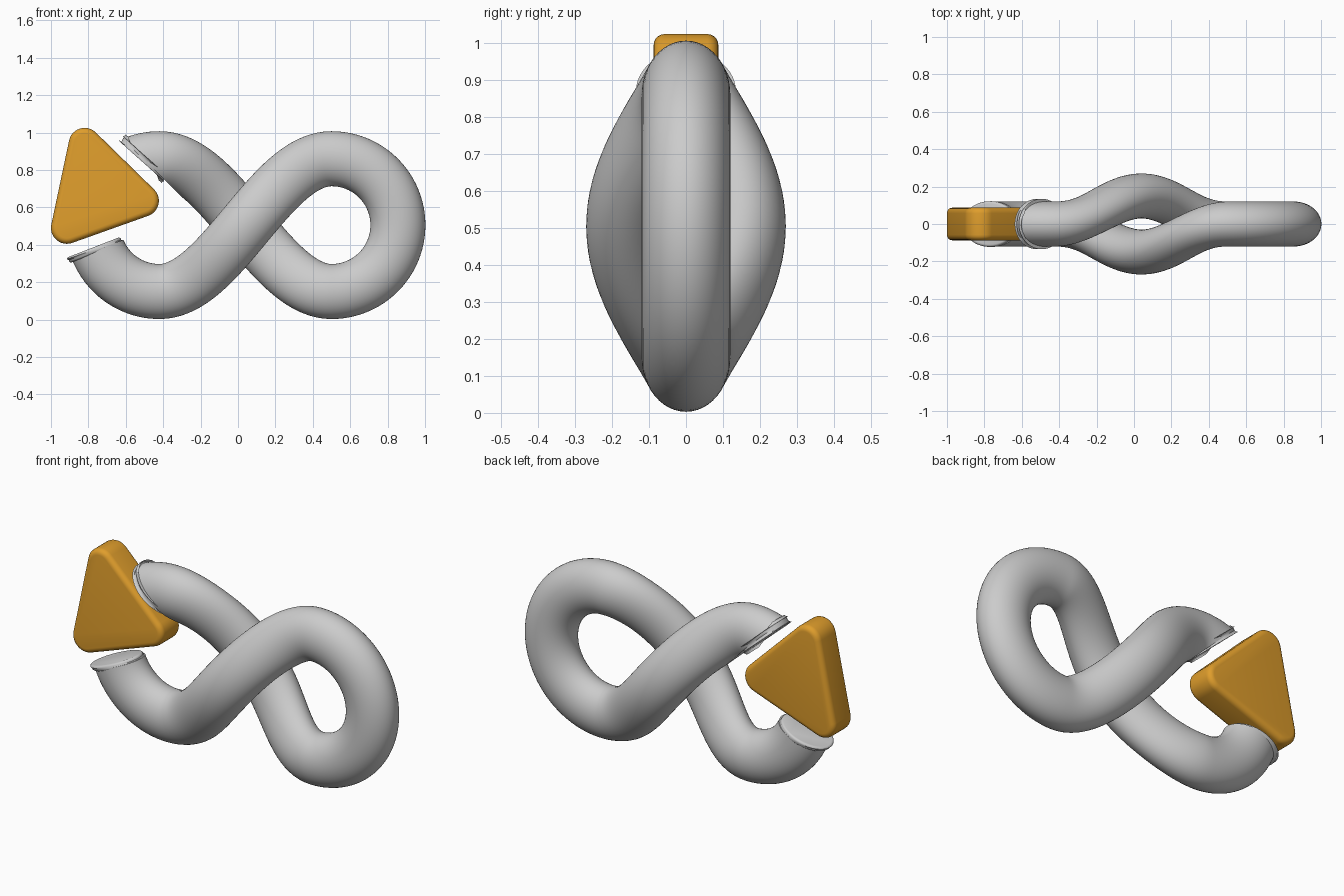
import bpy, bmesh
from math import sin, cos, pi, radians
from mathutils import Vector, Matrix

if "Cube" in bpy.data.objects:
    bpy.data.objects.remove(bpy.data.objects["Cube"])

R, MID = 0.355, 0.505          # loop radius and centre height
LEFT, RIGHT = -0.42, 0.50      # loop centres
HALF_W, HALF_D = 0.147, 0.12   # tube half sizes: in plane, in depth


def finish(bm, name, angle=40):
    bmesh.ops.recalc_face_normals(bm, faces=bm.faces)
    me = bpy.data.meshes.new(name)
    bm.to_mesh(me)
    bm.free()
    ob = bpy.data.objects.new(name, me)
    bpy.context.collection.objects.link(ob)
    bpy.ops.object.select_all(action='DESELECT')
    ob.select_set(True)
    bpy.context.view_layer.objects.active = ob
    bpy.ops.object.shade_smooth_by_angle(angle=radians(angle))
    return ob


def arc(cx, a0, a1, n):
    return [Vector((cx + R * cos(a), 0, MID + R * sin(a)))
            for a in (radians(a0 + (a1 - a0) * i / n) for i in range(n + 1))]


def strand(p0, p1, depth, n=40):
    # S-shaped crossing that bulges in depth at its middle
    h = Vector(((0.33 if p1.x > p0.x else -0.33), 0, 0))
    pts = []
    for i in range(1, n):
        t = i / n
        p = (p0 * (1 - t)**3 + (p0 + h) * 3 * t * (1 - t)**2
             + (p1 - h) * 3 * t * t * (1 - t) + p1 * t**3)
        p.y = depth * sin(pi * t)**2
        pts.append(p)
    return pts


# Tube path: upper left, back crossing, right loop, front crossing, lower left
head, loop, tail = arc(LEFT, 152, 90, 20), arc(RIGHT, -90, 90, 48), arc(LEFT, 270, 165, 34)
path = (head + strand(head[-1], loop[0], 0.15) + loop
        + strand(loop[-1], tail[0], -0.15) + tail)

# Sweep an elliptical section along the path
bm = bmesh.new()
SEG = 48
rings = []
for i, p in enumerate(path):
    t = path[min(i + 1, len(path) - 1)] - path[max(i - 1, 0)]
    n = Vector((-t.z, 0, t.x)).normalized()
    rings.append([bm.verts.new(p + n * HALF_W * cos(a) + Vector((0, HALF_D * sin(a), 0)))
                  for a in (2 * pi * k / SEG for k in range(SEG))])
for a, b in zip(rings, rings[1:]):
    for k in range(SEG):
        j = (k + 1) % SEG
        bm.faces.new((a[k], a[j], b[j], b[k]))

# Cut both ends parallel to the triangle sides
cuts = [(Vector((-0.505, 0, 0.86)), Vector((-0.707, 0, -0.707)), 1),
        (Vector((-0.765, 0, 0.372)), Vector((-0.337, 0, 0.942)), -1)]
for co, no, side in cuts:
    faces = [f for f in bm.faces if f.calc_center_median().x < -0.27
             and (f.calc_center_median().z - MID) * side > -0.25
             and (side < 0 or f.calc_center_median().z > 0.5)]
    if side < 0:
        faces = [f for f in faces if f.calc_center_median().x < -0.55
                 and f.calc_center_median().z < 0.62]
    geom = faces + list({e for f in faces for e in f.edges}) + list({v for f in faces for v in f.verts})
    bmesh.ops.bisect_plane(bm, geom=geom, plane_co=co, plane_no=no, clear_outer=True)
bmesh.ops.holes_fill(bm, edges=[e for e in bm.edges if e.is_boundary], sides=0)
finish(bm, "looped_tube")

# Thin rounded end discs
for (co, no, side), name in zip(cuts, ("upper_end_disc", "lower_end_disc")):
    bm = bmesh.new()
    bmesh.ops.create_cone(bm, cap_ends=True, segments=48, radius1=1, radius2=1, depth=1)
    y = Vector((0, 1, 0))
    m = Matrix((y.cross(no), y, no)).transposed().to_4x4()
    bm.transform(Matrix.Translation(co) @ m @ Matrix.Diagonal((0.154, 0.122, 0.032, 1)))
    rim = [e for e in bm.edges if any(len(f.verts) > 4 for f in e.link_faces)]
    bmesh.ops.bevel(bm, geom=rim, offset=0.013, segments=4, profile=0.5, affect='EDGES')
    finish(bm, name)

# Rounded triangle
corners = [Vector((-0.82, 0.94)), Vector((-0.915, 0.49)), Vector((-0.508, 0.635))]
bm = bmesh.new()
outline = []
for i, c in enumerate(corners):
    d0, d1 = c - corners[i - 1], corners[(i + 1) % 3] - c
    n0, n1 = Vector((d0.y, -d0.x)).normalized(), Vector((d1.y, -d1.x)).normalized()
    turn = n0.angle(n1)
    for k in range(13):
        a = turn * k / 12
        n = n0 * cos(a) + Vector((-n0.y, n0.x)) * sin(a)
        q = c + n * 0.085
        outline.append(bm.verts.new((q.x, -0.0875, q.y)))
face = bm.faces.new(outline)
ext = bmesh.ops.extrude_face_region(bm, geom=[face], use_keep_orig=True)
bmesh.ops.translate(bm, vec=(0, 0.175, 0),
                    verts=[v for v in ext['geom'] if isinstance(v, bmesh.types.BMVert)])
rim = [e for e in bm.edges if any(len(f.verts) > 4 for f in e.link_faces)]
bmesh.ops.bevel(bm, geom=rim, offset=0.03, segments=5, profile=0.5, affect='EDGES')
tri = finish(bm, "triangle_block")
mat = bpy.data.materials.new("amber")
mat.diffuse_color = (0.74, 0.34, 0.025, 1)
mat.use_nodes = True
mat.node_tree.nodes["Principled BSDF"].inputs["Base Color"].default_value = mat.diffuse_color
tri.data.materials.append(mat)
